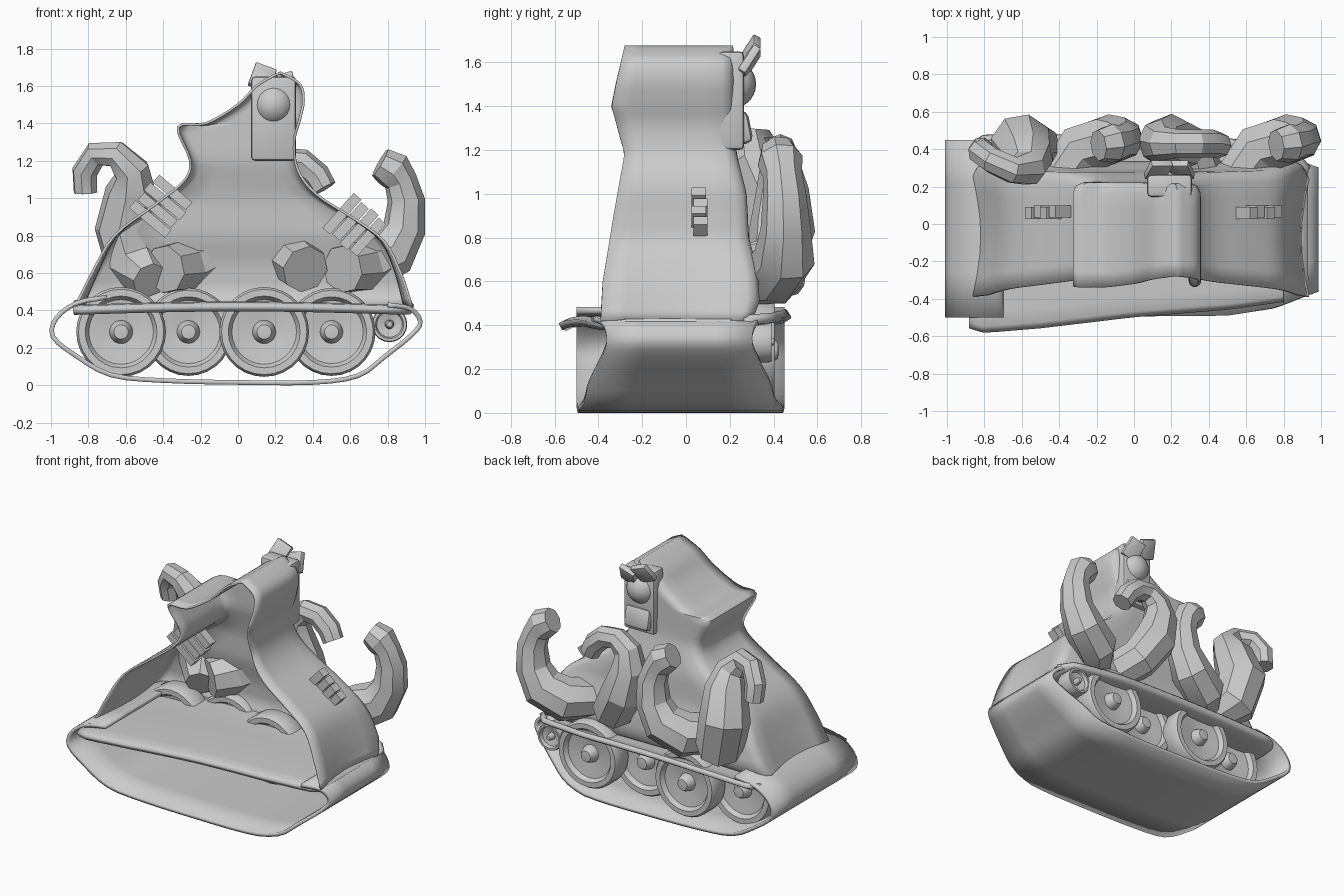
import bpy, bmesh, math
from mathutils import Vector, Matrix

if "Cube" in bpy.data.objects:
    bpy.data.objects.remove(bpy.data.objects["Cube"])


def finish(bm, name, angle=40, solid=0):
    bmesh.ops.recalc_face_normals(bm, faces=bm.faces)
    me = bpy.data.meshes.new(name)
    bm.to_mesh(me)
    bm.free()
    ob = bpy.data.objects.new(name, me)
    bpy.context.collection.objects.link(ob)
    bpy.ops.object.select_all(action='DESELECT')
    ob.select_set(True)
    bpy.context.view_layer.objects.active = ob
    bpy.ops.object.shade_smooth_by_angle(angle=math.radians(angle))
    if solid:
        m = ob.modifiers.new("thickness", 'SOLIDIFY')
        m.thickness = solid
        m.offset = 0
    return ob


def grid(name, rows, wrap=False, caps=False, **kw):
    bm = bmesh.new()
    vs = [[bm.verts.new(p) for p in r] for r in rows]
    n = len(rows[0])
    for a, b in zip(vs, vs[1:]):
        for i in range(n if wrap else n - 1):
            j = (i + 1) % n
            bm.faces.new((a[i], a[j], b[j], b[i]))
    if caps:
        bm.faces.new(vs[0])
        bm.faces.new(vs[-1])
    bmesh.ops.remove_doubles(bm, verts=bm.verts, dist=1e-5)
    return finish(bm, name, **kw)


def box(name, loc, size, rot=None, bevel=0.0):
    bm = bmesh.new()
    bmesh.ops.create_cube(bm, size=1)
    m = Matrix.Translation(loc) @ (rot or Matrix()) @ Matrix.Diagonal((*size, 1))
    bmesh.ops.transform(bm, matrix=m, verts=bm.verts)
    if bevel:
        bmesh.ops.bevel(bm, geom=bm.edges[:], offset=bevel, segments=2, affect='EDGES', profile=0.5)
    return finish(bm, name)


def spline(pts, steps=4):
    p = [Vector(q) for q in pts]
    p = [2 * p[0] - p[1]] + p + [2 * p[-1] - p[-2]]
    out = []
    for a, b, c, d in zip(p, p[1:], p[2:], p[3:]):
        for k in range(steps):
            t = k / steps
            out.append(0.5 * (2 * b + (c - a) * t + (2 * a - 5 * b + 4 * c - d) * t * t
                              + (3 * b - a - 3 * c + d) * t ** 3))
    return out + [p[-2]]


def lerp(table, x):
    if x <= table[0][0]:
        return table[0][1]
    for (a, va), (b, vb) in zip(table, table[1:]):
        if x <= b:
            return va + (vb - va) * (x - a) / (b - a)
    return table[-1][1]


# Hooded shell: open at the front, closed by a rounded back wall
left = spline([(-.87, .42), (-.78, .6), (-.66, .8), (-.45, .96), (-.29, 1.09), (-.255, 1.2),
               (-.32, 1.38), (-.17, 1.4), (0, 1.5), (.1, 1.6), (.2, 1.66)])
right = spline([(.93, .42), (.87, .6), (.78, .77), (.62, .89), (.42, 1.02), (.32, 1.15),
                (.3, 1.3), (.33, 1.42), (.35, 1.52), (.33, 1.61), (.23, 1.67)])
front_y = [(.42, -.39), (.6, -.38), (.9, -.33), (1.18, -.28), (1.4, -.34), (1.5, -.32), (1.67, -.28)]
back_y = [(.42, .29), (.5, .33), (.65, .32), (.8, .28), (1.0, .27), (1.2, .22), (1.67, .21)]
rows = []
for l, r in zip(left, right):
    def side(p, s, w):
        f, b = lerp(front_y, p.y), lerp(back_y, p.y)
        dip = .04 * max(0, 1 - (p.y - .42) / .5)
        ys = [f + (b - .05 - f) * k / 6 for k in range(7)]
        pts = [(p.x + s * dip * math.sin(math.pi * k / 6), y, p.y) for k, y in enumerate(ys)]
        c = min(.05, w * .3)
        return pts + [(p.x + s * c * .3, b - .016, p.y), (p.x + s * c, b, p.y)]
    w = r.x - l.x
    a, b = side(l, 1, w), side(r, -1, w)
    mid = [tuple(Vector(a[-1]).lerp(Vector(b[-1]), k / 6)) for k in range(1, 6)]
    rows.append(a + mid + b[::-1])
# close the crown along the ridge
last = rows[-1]
rows.append([tuple((Vector(p) + Vector(q)) / 2) for p, q in zip(last, last[::-1])])
grid("shell", rows, solid=.014, angle=50)

# Floor plate under the shell
pf = [(-.88, -.55), (-.8, -.575), (-.5, -.55), (0, -.49), (.5, -.45), (.85, -.4), (.93, -.33)]
pb = [(-.88, .42), (-.8, .47), (-.4, .47), (.5, .45), (.85, .4), (.93, .3)]
rows = []
for k in range(25):
    x = -.88 + 1.81 * k / 24
    f, b = lerp(pf, x), lerp(pb, x)
    z = .41 + .02 * math.cos(x * 1.7)
    rows.append([(x, f + (b - f) * t, z + dz) for t, dz in
                 ((0, -.02), (.03, -.005), (.1, 0), (.5, 0), (.9, 0), (.97, .01), (1, .03))])
grid("floor_plate", rows, solid=.035)

# Wide track band, narrowing at the right end
path = spline([(-.7, .47), (-.86, .44), (-.97, .36), (-.99, .26), (-.87, .16), (-.68, .055), (-.4, .025),
               (0, .015), (.4, .015), (.64, .05), (.78, .15), (.93, .27), (.975, .34), (.92, .41), (.8, .43)], 3)
bf = [(-.7, -.5), (.5, -.49), (.75, -.45), (.98, -.36)]
bb = [(-.7, .45), (.5, .44), (.75, .39), (.98, .3)]
rows = []
for p in path:
    f, b = lerp(bf, p.x), lerp(bb, p.x)
    rows.append([(p.x, f + (b - f) * t, p.y) for t in (0, .25, .5, .75, 1)])
grid("track_band", rows, solid=.025, angle=50)


# Dished road wheels with hubs, alternating inner and outer
def wheel(name, x, y, z, r, w, n=28):
    half = [(.0, .62), (.16, .6), (.22, .45), (.26, .2), (.72, .3), (.8, .5), (.95, .5), (1, .38)]
    prof = [(a, -b) for a, b in half] + [(a, b) for a, b in half[::-1]]
    rws = [[(x + r * a * math.cos(2 * math.pi * i / n), y + w * b, z + r * a * math.sin(2 * math.pi * i / n))
            for i in range(n)] for a, b in prof]
    bm_rows = [[tuple(p) for p in row] for row in rws]
    for row in (bm_rows[0], bm_rows[-1]):
        c = Vector((x, row[0][1], z))
        row[:] = [tuple(c + (Vector((math.cos(2 * math.pi * i / n), 0, math.sin(2 * math.pi * i / n))) * .002))
                  for i in range(n)]
    grid(name, bm_rows, wrap=True, caps=True, angle=35)


for i, (x, y, r) in enumerate([(-.625, .21, .24), (-.265, .33, .235), (.14, .21, .24), (.5, .33, .235)]):
    wheel("road_wheel_%d" % (i + 1), x, y, .285, r, .15)
wheel("idler_wheel", .81, .33, .325, .095, .12, 20)


# Curled, low-poly tentacles
def tentacle(name, pts, sides=8):
    pos = [Vector(p[:3]) for p in pts]
    nrm, prev, rws = Vector((0, 1, 0)), None, []
    for i, p in enumerate(pos):
        a, b = pos[max(i - 1, 0)], pos[min(i + 1, len(pos) - 1)]
        t = (b - a).normalized()
        if prev is None:
            nrm = (Vector((1, 0, .2)) - t * t.dot(Vector((1, 0, .2)))).normalized()
        else:
            nrm = prev.rotation_difference(t) @ nrm
        prev = t
        bi = t.cross(nrm)
        r = pts[i][3]
        rws.append([p + r * (math.cos(2 * math.pi * (k + .5) / sides) * nrm
                             + math.sin(2 * math.pi * (k + .5) / sides) * bi) for k in range(sides)])
    grid(name, rws, wrap=True, caps=True, angle=25)


hook = [(-.47, .25, .56, .1), (-.55, .4, .64, .16), (-.6, .42, .84, .17), (-.57, .36, 1.04, .14),
        (-.57, .3, 1.15, .1), (-.65, .29, 1.235, .075), (-.76, .34, 1.235, .07), (-.82, .385, 1.14, .07),
        (-.815, .4, 1.03, .065)]
tentacle("tentacle_hook_left", hook)
tentacle("tentacle_hook_middle",
         [(.36, .24, .62, .13), (.29, .4, .68, .14), (.19, .44, .84, .15), (.14, .44, 1.02, .12),
          (.16, .43, 1.14, .09), (.24, .43, 1.2, .075), (.34, .43, 1.19, .075), (.42, .43, 1.12, .075),
          (.46, .42, 1.05, .07)])
swoop = [(.56, .24, .62, .13), (.68, .4, .64, .15), (.82, .45, .71, .14), (.89, .455, .84, .115),
         (.9, .45, .99, .1), (.87, .44, 1.09, .09), (.83, .43, 1.15, .105), (.76, .42, 1.19, .085)]
tentacle("tentacle_raised_right", swoop)
tentacle("tentacle_raised_middle", [(x - .95, y, z, r) for x, y, z, r in swoop])

# Face block, eye, jaw and brows at the top of the back
box("face_block", (.19, .205, 1.425), (.24, .12, .45), bevel=.02)
box("jaw", (.19, .25, 1.3), (.2, .09, .15), Matrix.Rotation(.2, 4, 'X'), .03)
bm = bmesh.new()
bmesh.ops.create_uvsphere(bm, u_segments=24, v_segments=14, radius=.11)
bmesh.ops.transform(bm, matrix=Matrix.Translation((.19, .21, 1.5)), verts=bm.verts)
finish(bm, "eye", 60)
for i, (x, z, a) in enumerate([(.13, 1.645, .35), (.25, 1.6, -.3)]):
    rot = Matrix.Rotation(a, 4, 'Y') @ Matrix.Rotation(-.55, 4, 'X')
    box("brow_%d" % (i + 1), (x, .29, z), (.12, .04, .14), rot, .008)

# Slatted vents straddling both slopes of the shell
for side, cx, cz, ang in (("left", -.41, .96, 50), ("right", .625, .855, -42)):
    a = math.radians(ang)
    for k in range(4):
        d = (k - 1.5) * .062
        box("%s_vent_slat_%d" % (side, k + 1),
            (cx + d * math.cos(a), .058 + .008 * (k % 2), cz + d * math.sin(a)),
            (.054, .065, .25 - .02 * (k % 2)), Matrix.Rotation(-a, 4, 'Y'))
